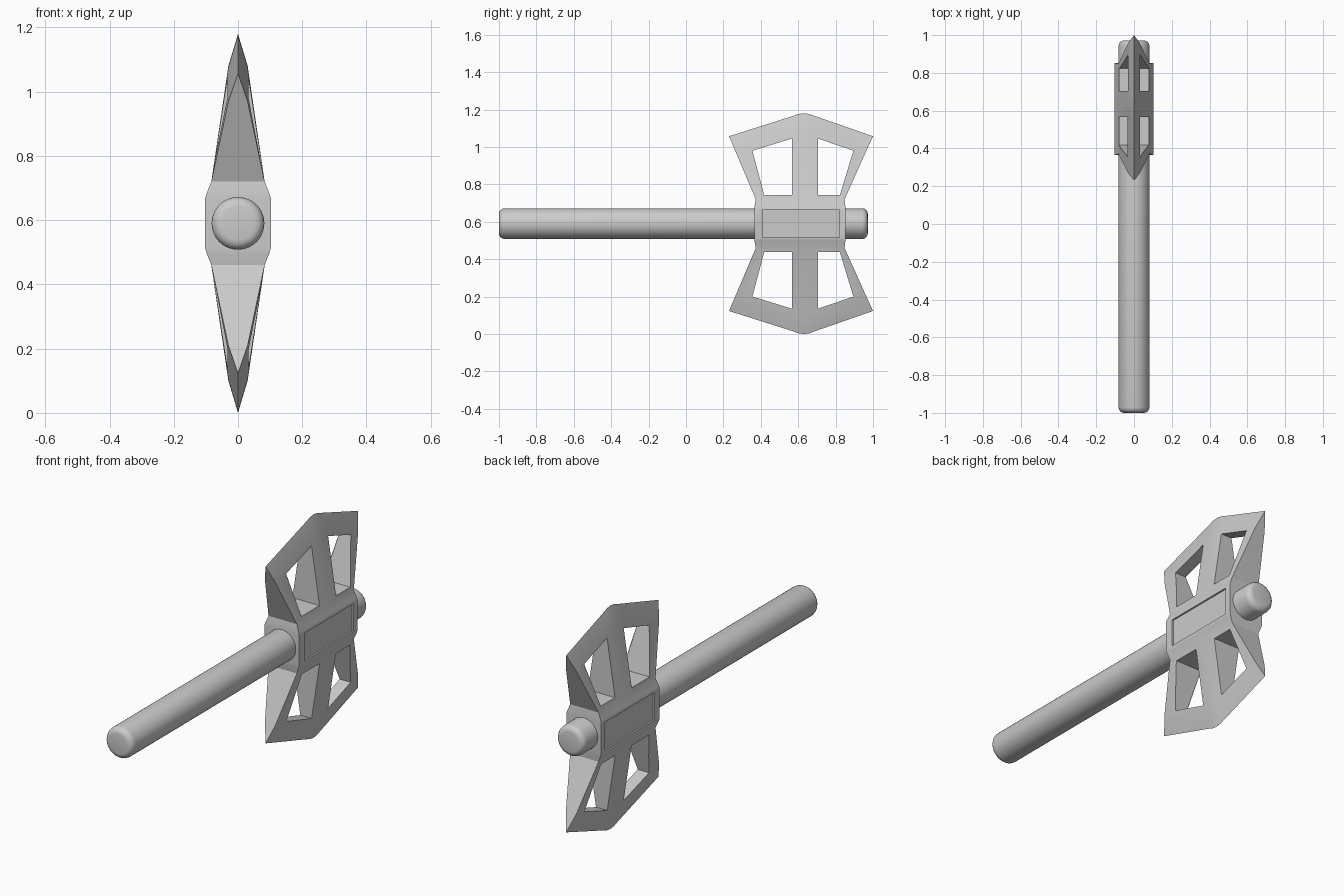
import bpy, bmesh, math
from mathutils import Matrix

if "Cube" in bpy.data.objects:
    bpy.data.objects.remove(bpy.data.objects["Cube"])

CZ = 0.59  # height of the shaft axis


def make_object(name, bm):
    bmesh.ops.recalc_face_normals(bm, faces=bm.faces)
    me = bpy.data.meshes.new(name)
    bm.to_mesh(me)
    bm.free()
    ob = bpy.data.objects.new(name, me)
    bpy.context.collection.objects.link(ob)
    return ob


def smooth(ob, angle):
    bpy.ops.object.select_all(action='DESELECT')
    ob.select_set(True)
    bpy.context.view_layer.objects.active = ob
    bpy.ops.object.shade_smooth_by_angle(angle=math.radians(angle))


def prism(bm, pts, x0, x1):
    # solid from a (y, z offset) outline, spanning x0..x1
    a = [bm.verts.new((x0, y, CZ + z)) for y, z in pts]
    b = [bm.verts.new((x1, y, CZ + z)) for y, z in pts]
    bm.faces.new(a)
    bm.faces.new(b)
    n = len(pts)
    for i in range(n):
        j = (i + 1) % n
        bm.faces.new((a[i], a[j], b[j], b[i]))


# shaft with rounded ends
bm = bmesh.new()
bmesh.ops.create_cone(bm, cap_ends=True, segments=40, radius1=0.082, radius2=0.082, depth=1.972,
                      matrix=Matrix.Translation((0, -0.014, CZ)) @ Matrix.Rotation(math.pi / 2, 4, 'X'))
rims = [e for e in bm.edges if abs(e.verts[0].co.y - e.verts[1].co.y) < 1e-4]
bmesh.ops.bevel(bm, geom=rims, offset=0.03, segments=4, profile=0.5, affect='EDGES')
shaft = make_object("shaft", bm)
smooth(shaft, 40)

# double blade head: cross-sections lofted along y
# each column: (y, z offset) of block edge, shoulder, bevel line and cutting edge
XS = (0.102, 0.098, 0.083, 0.030, 0.0)
cols = [((0.365, 0.078), (0.366, 0.092), (0.373, 0.13), (0.267, 0.38), (0.23, 0.467))]
for y, drop in ((0.57, 0.015), (0.60, 0.004), (0.63, 0.0), (0.66, 0.004), (0.69, 0.015)):
    cols.append(((y, 0.078), (y, 0.092), (y, 0.13), (y, 0.49 - drop), (y, 0.59 - drop)))
cols.append(((0.853, 0.078), (0.852, 0.092), (0.848, 0.13), (0.96, 0.38), (1.0, 0.467)))

bm = bmesh.new()
rings = []
for col in cols:
    quarter = [(x, y, z) for x, (y, z) in zip(XS, col)]
    right = quarter[::-1] + [(x, y, -z) for x, y, z in quarter]
    left = [(-x, y, z) for x, y, z in right[-2:0:-1]]
    rings.append([bm.verts.new((x, y, CZ + z)) for x, y, z in right + left])
n = len(rings[0])
for r, s in zip(rings, rings[1:]):
    for i in range(n):
        j = (i + 1) % n
        bm.faces.new((r[i], r[j], s[j], s[i]))
for r in (rings[0], rings[-1]):
    for i in range(n // 2):
        quad = [r[i], r[i + 1], r[(n - i - 1) % n], r[(n - i) % n]]
        bm.faces.new(list(dict.fromkeys(quad)))
head = make_object("axe_head", bm)

# window openings and shallow side panels cut from the head
bm = bmesh.new()
windows = (((0.355, 0.39), (0.567, 0.455), (0.567, 0.153), (0.418, 0.153)),
           ((0.705, 0.455), (0.895, 0.39), (0.823, 0.153), (0.705, 0.153)))
for w in windows:
    for s in (1, -1):
        prism(bm, [(y, z * s) for y, z in w], -0.3, 0.3)
panel = ((0.41, -0.073), (0.82, -0.073), (0.82, 0.073), (0.41, 0.073))
for s in (1, -1):
    prism(bm, panel, 0.093 * s, 0.3 * s + 0.1 * s)
cutter = make_object("head_cutter", bm)
cutter.hide_render = True
# keep panel and window solids apart by cutting with exact self-handling
mod = head.modifiers.new("openings", 'BOOLEAN')
mod.operation = 'DIFFERENCE'
mod.solver = 'EXACT'
mod.object = cutter
bpy.context.view_layer.objects.active = head
bpy.ops.object.modifier_apply(modifier=mod.name)
bpy.data.objects.remove(cutter)
smooth(head, 25)
